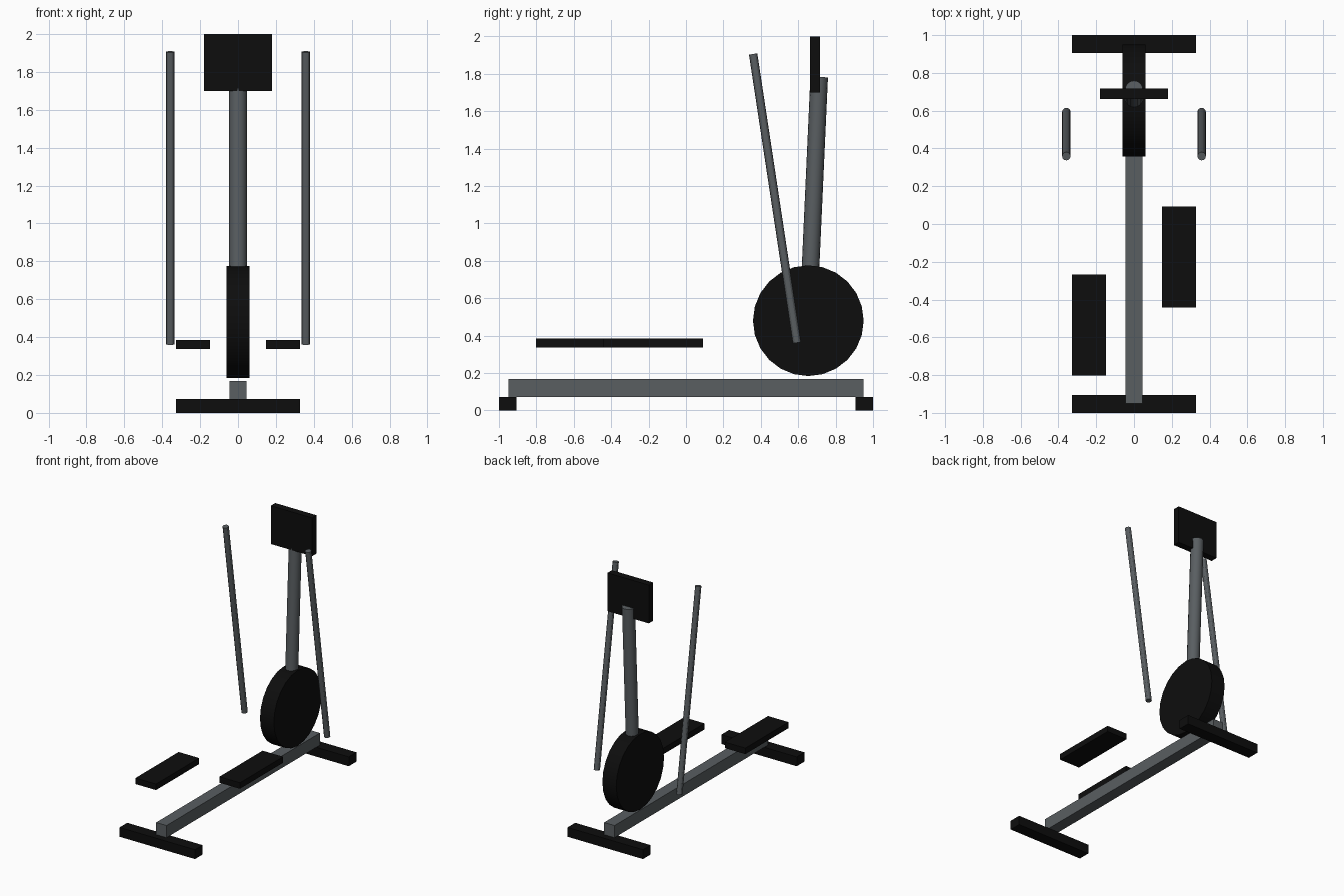
import bpy
import math
from mathutils import Vector

cube = bpy.data.objects.get("Cube")
if cube:
    bpy.data.objects.remove(cube, do_unlink=True)


def make_material(name, color):
    mat = bpy.data.materials.new(name)
    mat.use_nodes = True
    mat.diffuse_color = color
    mat.node_tree.nodes["Principled BSDF"].inputs["Base Color"].default_value = color
    return mat


black = make_material("matte black", (0.004, 0.004, 0.004, 1))
grey = make_material("steel grey", (0.1, 0.112, 0.12, 1))


def finish(name, mat):
    obj = bpy.context.object
    obj.name = obj.data.name = name
    obj.data.materials.append(mat)
    return obj


def box(name, low, high, mat):
    """Box between two opposite corners."""
    low, high = Vector(low), Vector(high)
    bpy.ops.mesh.primitive_cube_add(size=1, location=(low + high) / 2)
    bpy.context.object.scale = high - low
    bpy.ops.object.transform_apply(location=False, rotation=False, scale=True)
    return finish(name, mat)


def rod(name, start, end, radius, sides, mat):
    """Cylinder between two points."""
    start, end = Vector(start), Vector(end)
    axis = end - start
    bpy.ops.mesh.primitive_cylinder_add(
        vertices=sides, radius=radius, depth=axis.length,
        location=(start + end) / 2,
        rotation=axis.to_track_quat("Z", "Y").to_euler())
    bpy.ops.object.shade_smooth_by_angle(angle=math.radians(30))
    return finish(name, mat)


# Base: centre rail on two cross feet
box("base_rail", (-0.045, -0.95, 0.073), (0.045, 0.95, 0.168), grey)
box("front_foot", (-0.327, -1, 0), (0.327, -0.905, 0.073), black)
box("back_foot", (-0.327, 0.905, 0), (0.327, 1, 0.073), black)

# Flywheel, upright post and console
rod("flywheel", (-0.06, 0.654, 0.48), (0.06, 0.654, 0.48), 0.296, 24, black)
rod("upright_post", (0, 0.653, 0.48), (0, 0.712, 1.783), 0.047, 16, grey)
box("console", (-0.179, 0.662, 1.7), (0.179, 0.717, 2), black)

# Arm levers and staggered pedals on each side
for side, sign, pedal_y in (("left", 1, -0.443), ("right", -1, -0.803)):
    rod(side + "_arm_lever", (sign * 0.358, 0.593, 0.362),
        (sign * 0.358, 0.359, 1.906), 0.0225, 12, grey)
    inner, outer = sorted((sign * 0.149, sign * 0.327))
    box(side + "_pedal", (inner, pedal_y, 0.338),
        (outer, pedal_y + 0.535, 0.385), black)
